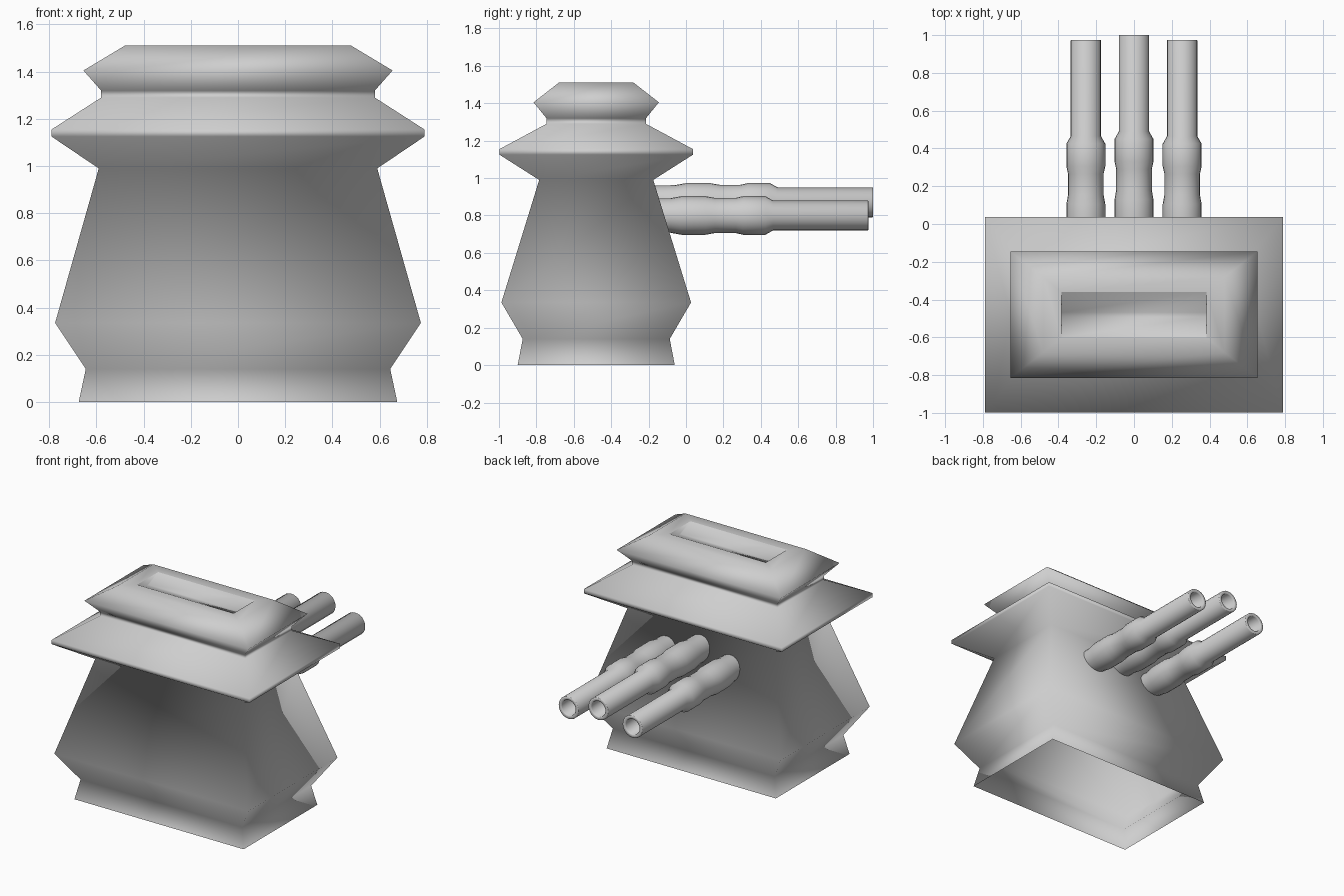
import bpy, bmesh, math

cube = bpy.data.objects.get("Cube")
if cube:
    bpy.data.objects.remove(cube, do_unlink=True)

grey = bpy.data.materials.new("plain_grey")
grey.use_nodes = True
grey.diffuse_color = (0.62, 0.62, 0.62, 1)
grey.node_tree.nodes["Principled BSDF"].inputs["Base Color"].default_value = (0.62, 0.62, 0.62, 1)


def loft(name, rings, cap_end=False):
    """Skin a list of equal-length point rings with smooth quads."""
    bm = bmesh.new()
    loops = [[bm.verts.new(p) for p in ring] for ring in rings]
    for a, b in zip(loops, loops[1:]):
        for i in range(len(a)):
            j = (i + 1) % len(a)
            bm.faces.new((a[i], a[j], b[j], b[i]))
    if cap_end:
        bm.faces.new(loops[-1])
    for f in bm.faces:
        f.smooth = True
    mesh = bpy.data.meshes.new(name)
    bm.to_mesh(mesh)
    bm.free()
    mesh.materials.append(grey)
    obj = bpy.data.objects.new(name, mesh)
    bpy.context.collection.objects.link(obj)
    return obj


CENTRE_Y = -0.48


def rectangle(z, half_x, half_y):
    return [(sx * half_x, CENTRE_Y + sy * half_y, z)
            for sx, sy in ((-1, -1), (1, -1), (1, 1), (-1, 1))]


# Housing with flared skirt, brim and cap, open underneath
housing = [(0, 0.675, 0.42), (0.14, 0.645, 0.393), (0.335, 0.775, 0.507),
           (0.99, 0.59, 0.305), (1.125, 0.79, 0.517), (1.155, 0.79, 0.517),
           (1.29, 0.58, 0.266), (1.32, 0.58, 0.266), (1.405, 0.655, 0.335),
           (1.51, 0.48, 0.2), (1.51, 0.385, 0.12)]
loft("housing", [rectangle(*r) for r in housing])

# Shallow V-shaped slot in the top, with a narrow floor
loft("top_slot", [rectangle(1.51, 0.385, 0.12), rectangle(1.46, 0.385, 0.012)], True)


# Hollow barrels with two swollen collars
def barrel(name, x, z, tip):
    profile = [(-1.2, 0.09), (-1.06, 0.092), (-1.0, 0.103), (-0.87, 0.103),
               (-0.82, 0.094), (-0.71, 0.094), (-0.67, 0.103), (-0.55, 0.103),
               (-0.51, 0.08), (-0.003, 0.08), (0, 0.078), (0, 0.058),
               (-0.004, 0.055), (-0.3, 0.055)]
    sides = 24
    rings = [[(x + r * math.cos(i * math.tau / sides), tip + y,
               z - r * math.sin(i * math.tau / sides)) for i in range(sides)]
             for y, r in profile]
    loft(name, rings, True)


barrel("centre_barrel", 0, 0.87, 1.0)
for side, sign in (("left", 1), ("right", -1)):
    barrel(side + "_barrel", sign * 0.255, 0.8, 0.975)
